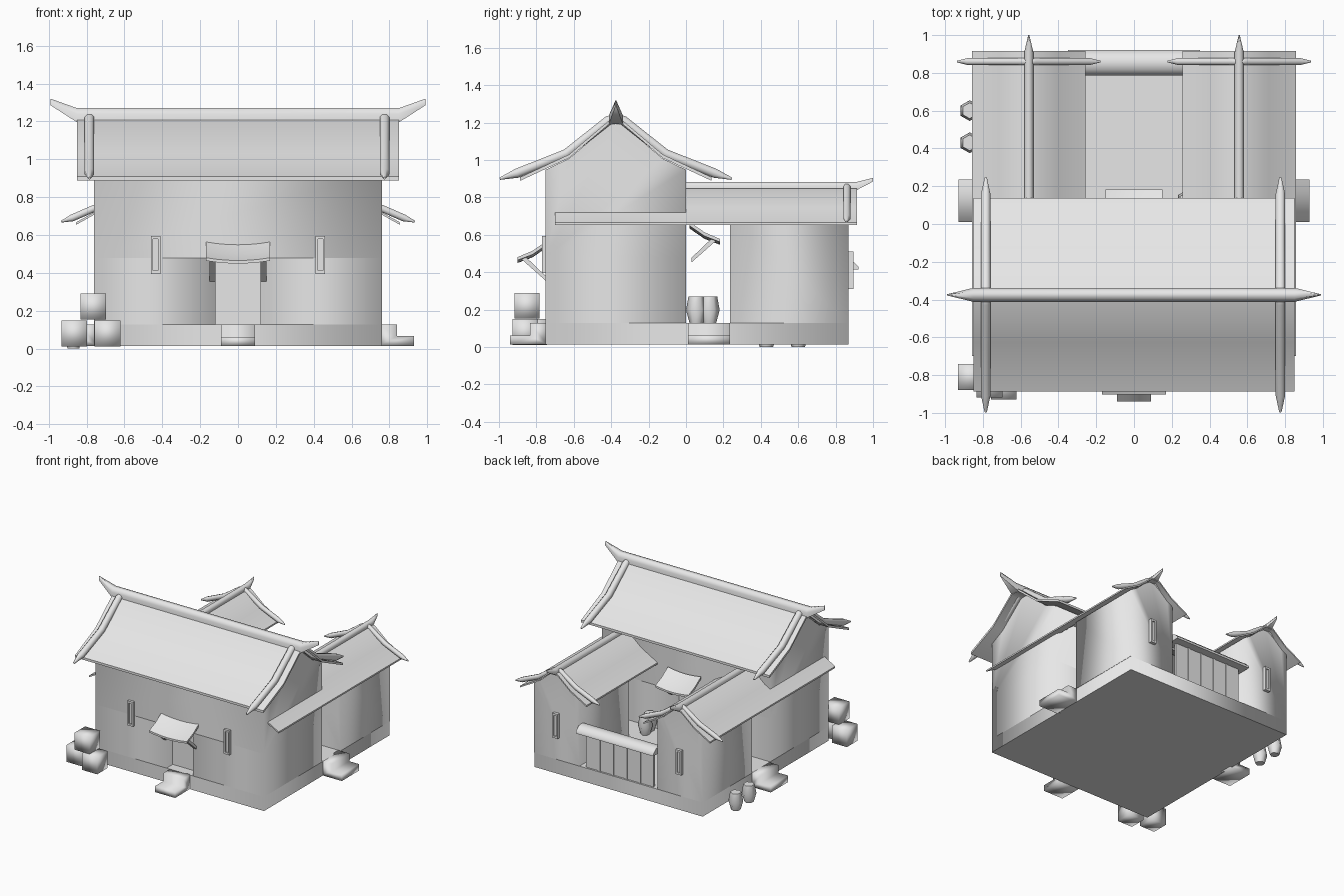
import bpy, bmesh, math
from mathutils import Vector

if "Cube" in bpy.data.objects:
    bpy.data.objects.remove(bpy.data.objects["Cube"], do_unlink=True)

clay = bpy.data.materials.new("plain_grey")
clay.use_nodes = True
GREY = (0.8, 0.8, 0.8, 1)
clay.diffuse_color = GREY
clay.node_tree.nodes["Principled BSDF"].inputs["Base Color"].default_value = GREY


def finish(name, bm, angle=180):
    """Turn a bmesh into a shaded object; angle is the smoothing limit."""
    bmesh.ops.recalc_face_normals(bm, faces=bm.faces)
    mesh = bpy.data.meshes.new(name)
    bm.to_mesh(mesh)
    bm.free()
    mesh.materials.append(clay)
    ob = bpy.data.objects.new(name, mesh)
    bpy.context.collection.objects.link(ob)
    bpy.ops.object.select_all(action='DESELECT')
    ob.select_set(True)
    bpy.context.view_layer.objects.active = ob
    if angle >= 180:
        bpy.ops.object.shade_smooth()
    else:
        bpy.ops.object.shade_smooth_by_angle(angle=math.radians(angle))
    return ob


def loft(name, rings, angle=180):
    """Skin equal-length closed rings of points and cap both ends."""
    bm = bmesh.new()
    rows = [[bm.verts.new(p) for p in ring] for ring in rings]
    n = len(rows[0])
    for a, b in zip(rows, rows[1:]):
        for i in range(n):
            bm.faces.new((a[i], a[(i + 1) % n], b[(i + 1) % n], b[i]))
    bm.faces.new(rows[0])
    bm.faces.new(rows[-1][::-1])
    return finish(name, bm, angle)


def prism(name, profile, start, end, axis, angle=180):
    """Extrude a (side, height) profile along x or y."""
    def put(t, p):
        return (t, p[0], p[1]) if axis == 'x' else (p[0], t, p[1])
    return loft(name, [[put(t, p) for p in profile] for t in (start, end)], angle)


def box(name, x, y, z, angle=180):
    profile = [(y[0], z[0]), (y[1], z[0]), (y[1], z[1]), (y[0], z[1])]
    return prism(name, profile, x[0], x[1], 'x', angle)


def soften_corners(ob):
    """Keep walls soft round their upright corners only."""
    mesh = ob.data
    for e in mesh.edges:
        a, b = (mesh.vertices[i].co for i in e.vertices)
        e.use_edge_sharp = abs(a.z - b.z) < .95 * (a - b).length


def tube(name, path, radii, sides=8):
    """Round bar along a path that lies in one vertical plane."""
    pts = [Vector(p) for p in path]
    rings = []
    for i, (p, r) in enumerate(zip(pts, radii)):
        d = (pts[min(i + 1, len(pts) - 1)] - pts[max(i - 1, 0)]).normalized()
        side = d.cross(Vector((0, 0, 1))).normalized()
        up = side.cross(d)
        rings.append([p + r * (math.cos(a) * side + math.sin(a) * up)
                      for a in (math.tau * (k + .5) / sides for k in range(sides))])
    return loft(name, rings, 60)


def mirrored(half, centre):
    """Full profile across from one half given from the eave to the peak."""
    return ([(centre - d, z) for d, z in half]
            + [(centre + d, z) for d, z in reversed(half) if d > 0])


def roof(name, axis, centre, half, start, end, thick):
    top = mirrored(half, centre)
    under = [(s, z - thick) for s, z in reversed(top)]
    prism(name, top + under, start, end, axis, 50)


def ridge(name, axis, centre, stations):
    """Round-topped ridge beam; stations are (along, low, high, half width)."""
    rings = []
    for t, low, high, w in stations:
        mid = high - (high - low) * .4
        ring = [(centre - w, low), (centre + w, low), (centre + w, mid),
                (centre + w * .5, high), (centre - w * .5, high), (centre - w, mid)]
        rings.append([(t, s, z) if axis == 'x' else (s, t, z) for s, z in ring])
    loft(name, rings, 75)


def verge(name, axis, at, centre, half, r):
    """Tapered roll of tiles running over a gable edge."""
    path = mirrored(half, centre)
    radii = [r] * len(path)
    radii[0] = radii[-1] = r * .25
    tube(name, [(at, s, z) if axis == 'x' else (s, at, z) for s, z in path], radii)


def jar(name, x, y, z):
    stations = [(0, .036), (.07, .055), (.142, .042)]
    angles = [math.tau * (k + .5) / 6 for k in range(6)]
    loft(name, [[(x + r * math.cos(a), y + r * math.sin(a), z + h) for a in angles]
                for h, r in stations], 70)


def canopy(name, wall, out, z, half_width):
    """Sagging door hood with a pair of struts; out is the outward y sign."""
    rings = []
    for k in range(-3, 4):
        lift = .015 * (k / 3) ** 2
        pts = [(-.01, .1), (.07, .045), (.152, .01), (.152, -.006), (.07, .025), (-.01, .08)]
        rings.append([(k / 3 * half_width, wall + out * d, z + h + lift) for d, h in pts])
    loft(name, rings, 35)
    for side, word in ((-1, "right"), (1, "left")):
        x = side * (half_width - .035)
        strut = [(wall, z - .1), (wall + out * .13, z + .015),
                 (wall + out * .11, z + .03), (wall, z - .075)]
        prism(name + "_strut_" + word, strut, x - .015, x + .015, 'x', 30)


def window(name, x, y, z):
    """Narrow slit window: frame of four bars round a thin pane."""
    for s in (-1, 1):
        box(name + "_jamb", (x + s * .019 - .006, x + s * .019 + .006),
            (y - .015, y + .015), (z - .1, z + .1), 30)
        box(name + "_rail", (x - .025, x + .025),
            (y - .015, y + .015), (z + s * .092 - .008, z + s * .092 + .008), 30)
    box(name + "_pane", (x - .02, x + .02), (y - .005, y + .005), (z - .09, z + .09), 30)


# Plinth
soften_corners(box("plinth", (-.76, .76), (-.75, .87), (.013, .128)))

# Main hall: two lower blocks beside the doorway, gabled upper part
MID = -.375
for s, word in ((-1, "right"), (1, "left")):
    soften_corners(box("hall_wall_" + word, sorted((s * .12, s * .76)), (-.75, 0), (.128, .478)))
box("door_panel", (-.12, .12), (-.67, -.08), (.128, .478), 30)
hall_gable = [(.375, .478), (.375, .948), (.25, 1.008), (.037, 1.188), (0, 1.192)]
soften_corners(prism("hall_upper", mirrored(hall_gable, MID), -.76, .76, 'x'))

# Main roof: thin sheet with ridge and verges lying on it
hall_roof = [(.512, .908), (.25, 1.03), (.04, 1.208), (0, 1.212)]
roof("hall_roof", 'x', MID, hall_roof, -.85, .85, .019)
ridge("hall_ridge", 'x', MID, [(-.99, 1.285, 1.32, .003), (-.85, 1.195, 1.27, .037),
                               (.85, 1.195, 1.27, .037), (.99, 1.285, 1.32, .003)])
hall_verge = [(.62, .9), (.53, .929), (.265, 1.034), (.04, 1.212), (0, 1.225)]
for x in (-.785, .775):
    verge("hall_verge", 'x', x, MID, hall_verge, .027)

# Side wings
wing_gable = [(.205, .128), (.205, .702), (.15, .734), (.037, .832), (0, .836)]
wing_roof = [(.3, .666), (.155, .747), (.037, .848), (0, .85)]
wing_verge = [(.378, .67), (.32, .69), (.165, .757), (.03, .85), (0, .86)]
for s, word in ((-1, "right"), (1, "left")):
    c = s * .557
    soften_corners(prism("wing_wall_" + word, mirrored(wing_gable, c), .235, .87, 'y'))
    roof("wing_roof_" + word, 'y', c, wing_roof, -.7, .915, .013)
    ridge("wing_ridge_" + word, 'y', c, [(-.4, .838, .882, .024), (.91, .838, .882, .024),
                                         (1, .885, .905, .003)])
    verge("wing_verge_" + word, 'y', .86, c, wing_verge, .02)
    window("wing_window_" + word, c, .88, .41)
    window("hall_window_" + word, s * .435, -.755, .495)
    # Side steps by the passage
    steps = [(s * .74, .013), (s * .93, .013), (s * .93, .065), (s * .84, .065),
             (s * .84, .128), (s * .74, .128)]
    prism("side_step_" + word, steps, .01, .235, 'y')

# Front step
front_steps = [(-.74, .013), (-.94, .013), (-.94, .062), (-.835, .062),
               (-.835, .128), (-.74, .128)]
prism("front_step", front_steps, -.09, .09, 'x')

# Door hoods
canopy("front_canopy", -.75, -1, .455, .17)
canopy("courtyard_canopy", .03, 1, .553, .15)

# Rear courtyard wall with posts and rounded cap
box("rear_wall", (-.305, .305), (.835, .855), (.128, .43), 30)
for k in range(4):
    x = (k - 1.5) * .122
    box("rear_post", (x - .008, x + .008), (.83, .862), (.128, .43), 30)
cap = [(.068, .415), (.068, .432), (.035, .462), (0, .47)]
prism("rear_wall_cap", mirrored(cap, .853), -.35, .35, 'x', 60)

# Crates
for name, x, y, z in (("crate_outer", -.865, -.81, .011), ("crate_inner", -.69, -.86, .011),
                      ("crate_top", -.765, -.85, .152)):
    box(name, (x - .068, x + .068), (y - .068, y + .068), (z, z + .138))

# Storage jars
for x, y, z in ((.29, .055, .128), (.28, .125, .128), (-.87, .43, 0), (-.87, .6, 0)):
    jar("jar", x, y, z)
